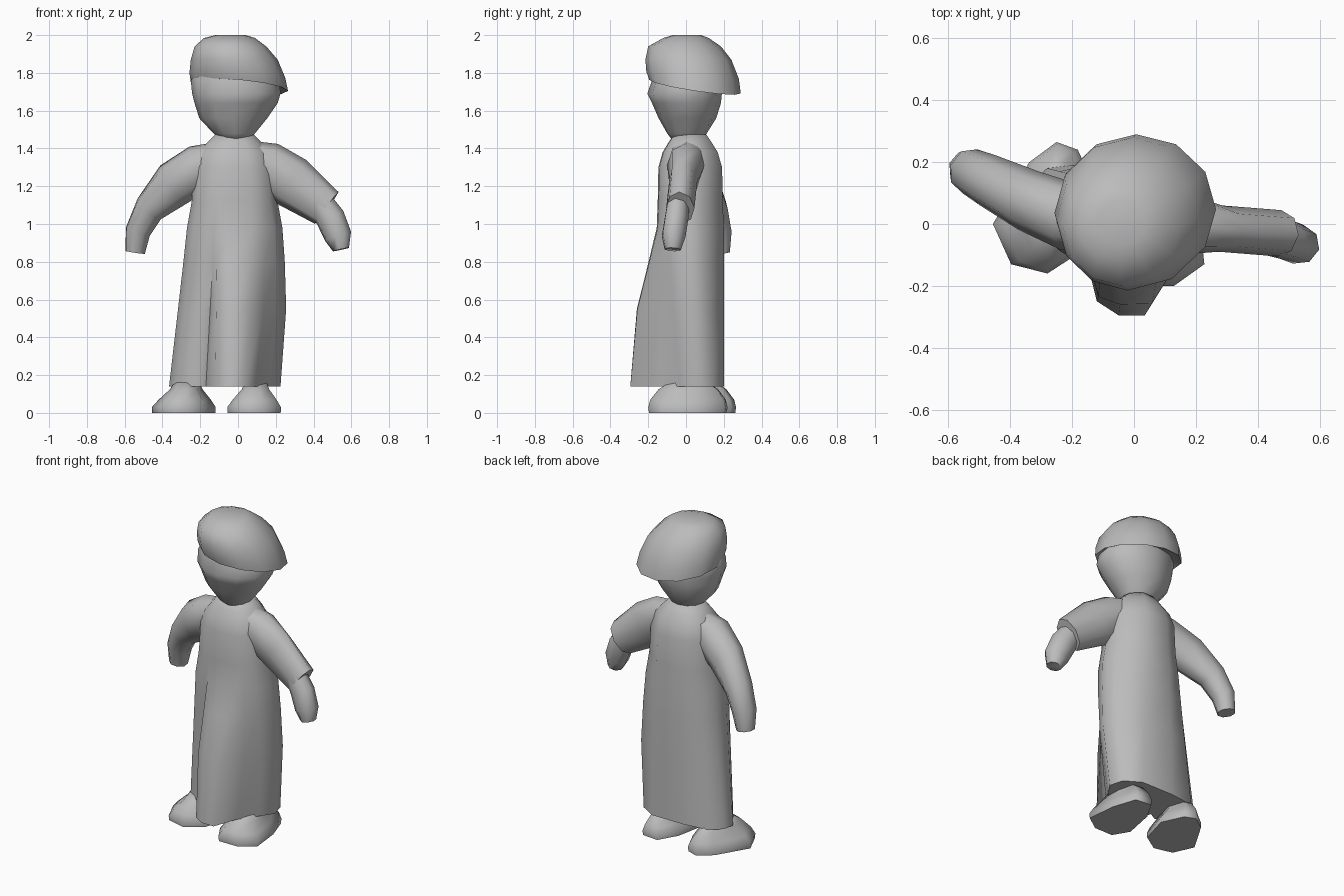
import bpy, bmesh, math
from mathutils import Vector

if "Cube" in bpy.data.objects:
    bpy.data.objects.remove(bpy.data.objects["Cube"])

grey = bpy.data.materials.new("plain grey")
grey.diffuse_color = (0.5, 0.5, 0.5, 1)
grey.use_nodes = True
grey.node_tree.nodes["Principled BSDF"].inputs["Base Color"].default_value = grey.diffuse_color


def loft(name, rings):
    """Skin a list of equal-length point rings and close both ends."""
    bm = bmesh.new()
    vs = [[bm.verts.new(p) for p in r] for r in rings]
    n = len(vs[0])
    for a, b in zip(vs, vs[1:]):
        for i in range(n):
            j = (i + 1) % n
            bm.faces.new((a[i], a[j], b[j], b[i]))
    bm.faces.new(vs[0][::-1])
    bm.faces.new(vs[-1])
    bmesh.ops.recalc_face_normals(bm, faces=bm.faces)
    me = bpy.data.meshes.new(name)
    bm.to_mesh(me)
    bm.free()
    me.materials.append(grey)
    for p in me.polygons:
        p.use_smooth = True
    me.set_sharp_from_angle(angle=math.radians(70))
    ob = bpy.data.objects.new(name, me)
    bpy.context.collection.objects.link(ob)
    return ob


def oval(z, x0, x1, y0, y1, tx=0, ty=0, n=12):
    """Horizontal oval ring from its extents, optionally tilted."""
    out = []
    for i in range(n):
        a = 2 * math.pi * i / n
        x = (x0 + x1) / 2 + (x1 - x0) / 2 * math.cos(a)
        y = (y0 + y1) / 2 + (y1 - y0) / 2 * math.sin(a)
        out.append((x, y, z + tx * x + ty * y))
    return out


def tube(name, path, n=8):
    """Tube along x, y, z stations, each with a sideways and a depth radius."""
    pts = [Vector(p[:3]) for p in path]
    rings = []
    for i, p in enumerate(path):
        t = (pts[min(i + 1, len(pts) - 1)] - pts[max(i - 1, 0)]).normalized()
        side = Vector((-pts[-1].y + pts[0].y, pts[-1].x - pts[0].x, 0)).normalized()
        up = t.cross(side).normalized()
        rings.append([pts[i] + side * p[3] * math.cos(k * 2 * math.pi / n)
                      + up * p[4] * math.sin(k * 2 * math.pi / n) for k in range(n)])
    return loft(name, rings)


# Robe: hem with a projecting front panel, blended up to a plain waist
hem = [(-.12, -.25), (-.05, -.295), (.035, -.295), (.09, -.14), (.17, -.03), (.225, .05),
       (.2, .14), (.1, .2), (-.12, .2), (-.28, .18), (-.35, .12), (-.365, .05),
       (-.32, -.02), (-.22, -.08), (-.17, -.05)]
waist = [(-.11, -.15), (-.04, -.155), (.08, -.15), (.13, -.13), (.19, -.095), (.235, .0),
         (.22, .09), (.08, .2), (-.1, .2), (-.2, .16), (-.26, .09), (-.27, -.01),
         (-.235, -.09), (-.16, -.135), (-.125, -.145)]


def blend(z, t, swell=0):
    ring = []
    for i, ((ax, ay), (bx, by)) in enumerate(zip(hem, waist)):
        push = swell if i < 3 else 0
        right = .025 * math.sin(math.pi * t) if 3 <= i <= 6 else 0
        ring.append((ax + (bx - ax) * t + right, ay + (by - ay) * t - push, z))
    return ring


def scaled(z, sx, sy):
    return [(-.02 + (x + .02) * sx, .02 + (y - .02) * sy, z) for x, y in waist]


loft("robe", [blend(.14, 0), blend(.55, .5, .035), blend(.8, .8, .015), blend(.98, 1),
              scaled(1.12, .9, .97), scaled(1.3, .86, .95), scaled(1.38, .75, .82),
              scaled(1.43, .58, .65), scaled(1.475, .4, .48)])

# Head: face tapering to the neck
loft("face", [oval(1.44, -.08, .06, -.07, .08), oval(1.48, -.13, .09, -.10, .11),
              oval(1.56, -.205, .155, -.145, .16), oval(1.64, -.23, .21, -.18, .185),
              oval(1.69, -.243, .225, -.205, .19), oval(1.76, -.25, .22, -.18, .19),
              oval(1.84, -.2, .16, -.18, .15)])

# Hair: cap with a rim hanging low at the back and right
loft("hair", [oval(1.77, -.23, .17, -.165, .16), oval(1.735, -.25, .265, -.195, .29, -.09, -.15),
              oval(1.79, -.257, .25, -.21, .28, -.05, -.08),
              oval(1.87, -.25, .21, -.215, .24), oval(1.94, -.23, .15, -.2, .185),
              oval(1.985, -.18, .09, -.12, .12), oval(2.0, -.12, .04, -.07, .08)])

# Arms: sleeves and hands, posed differently on each side
tube("right_sleeve", [(.02, .01, 1.37, .10, .08), (.15, 0, 1.31, .10, .13),
                      (.28, -.015, 1.225, .075, .14), (.47, -.03, 1.085, .075, .105)])
tube("right_forearm", [(.43, -.04, 1.12, .06, .07), (.49, -.05, 1.03, .065, .08),
                       (.53, -.065, .935, .065, .075), (.545, -.07, .865, .045, .045)])
tube("left_arm", [(-.03, .01, 1.38, .10, .07), (-.2, .02, 1.3, .11, .125),
                  (-.34, .075, 1.21, .10, .125), (-.47, .14, 1.08, .085, .085),
                  (-.53, .17, .96, .075, .07), (-.545, .18, .85, .055, .055)])

# Feet: wedge shoes, wide soles narrowing to the ankle
left_sole = [(-.46, 0), (-.4, -.13), (-.28, -.16), (-.17, -.09), (-.115, .1),
             (-.18, .24), (-.25, .265), (-.34, .2)]
right_sole = [(-.06, -.1), (0, -.2), (.13, -.2), (.23, -.13), (.21, .06),
              (.16, .21), (.05, .22), (-.02, .1)]


def shoe(name, sole, cx, cy):
    def ring(z, sx, sy):
        return [(cx + (x - cx) * sx, cy + (y - cy) * sy, z) for x, y in sole]
    return loft(name, [ring(0, .97, .98), ring(.03, .98, 1), ring(.07, .8, .95),
                       ring(.125, .5, .75), ring(.16, .4, .5)])


shoe("left_shoe", left_sole, -.26, .06)
shoe("right_shoe", right_sole, .1, .02)
